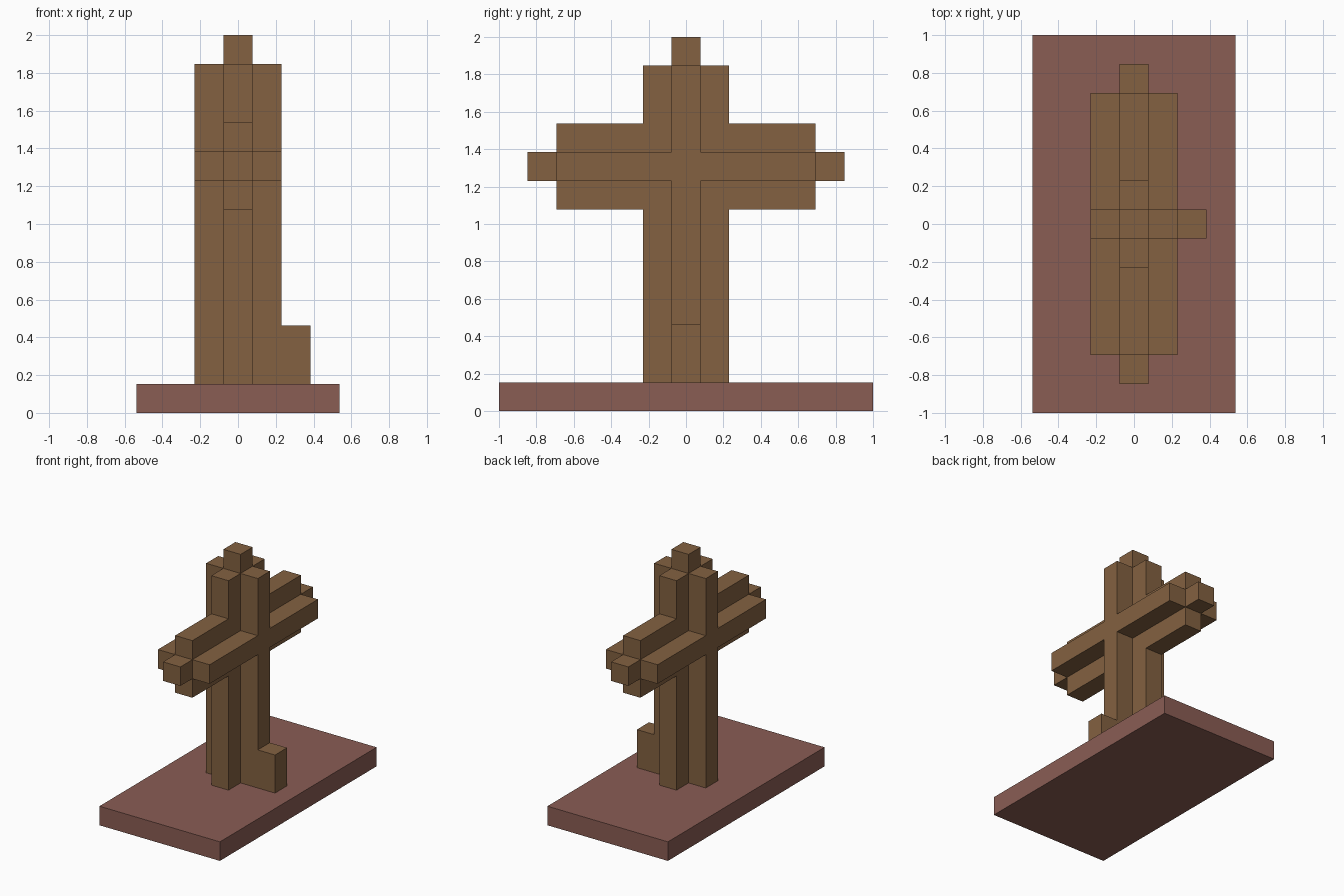
import bpy
import bmesh
from itertools import product
from mathutils import Vector

default = bpy.data.objects.get("Cube")
if default:
    bpy.data.objects.remove(default, do_unlink=True)

UNIT = 2 / 13  # edge of one building block


def material(name, rgb):
    linear = [((c / 255 + 0.055) / 1.055) ** 2.4 for c in rgb] + [1]
    mat = bpy.data.materials.new(name)
    mat.use_nodes = True
    mat.diffuse_color = linear
    mat.node_tree.nodes["Principled BSDF"].inputs["Base Color"].default_value = linear
    return mat


def block_part(name, boxes, mat):
    """Fuse boxes, given as inclusive block ranges, into one closed shell."""
    cells = set()
    for low, high in boxes:
        cells.update(product(*(range(a, b + 1) for a, b in zip(low, high))))

    # Only the outer faces of the blocks are made
    bm = bmesh.new()
    for cell in cells:
        centre = Vector(cell) + Vector((0, 0, 0.5))
        for axis, sign in product(range(3), (-1, 1)):
            normal = Vector((0, 0, 0))
            normal[axis] = sign
            if tuple(int(c) for c in Vector(cell) + normal) in cells:
                continue
            u = Vector((0, 0, 0))
            u[(axis + 1) % 3] = 0.5
            v = normal.cross(u)
            corners = (-u - v, u - v, u + v, v - u)
            bm.faces.new([bm.verts.new((centre + normal / 2 + c) * UNIT) for c in corners])

    # Weld the blocks and merge coplanar faces
    bmesh.ops.remove_doubles(bm, verts=bm.verts, dist=0.001)
    bmesh.ops.dissolve_limit(bm, angle_limit=0.01, verts=bm.verts, edges=bm.edges)
    bmesh.ops.recalc_face_normals(bm, faces=bm.faces)
    mesh = bpy.data.meshes.new(name)
    bm.to_mesh(mesh)
    bm.free()
    mesh.materials.append(mat)
    obj = bpy.data.objects.new(name, mesh)
    bpy.context.collection.objects.link(obj)
    return obj


wood = material("brown wood", (131, 97, 65))
clay = material("red brown clay", (138, 93, 84))

# Slab under the monument
block_part("base_slab", [((-3, -6, 0), (3, 6, 0))], clay)

# Ribbed cross: post and beam both have a plus-shaped section and a narrow tip
block_part("cross", [
    ((-1, 0, 1), (1, 0, 11)),    # post ribs, side to side
    ((0, -1, 1), (0, 1, 11)),    # post ribs, front to back
    ((0, 0, 1), (0, 0, 12)),     # post core and top tip
    ((-1, -4, 8), (1, 4, 8)),    # beam ribs, side to side
    ((0, -4, 7), (0, 4, 9)),     # beam ribs, up and down
    ((0, -5, 8), (0, 5, 8)),     # beam core and end tips
], wood)

# Short block leaning on the left rib
block_part("foot_block", [((2, 0, 1), (2, 0, 2))], wood)
